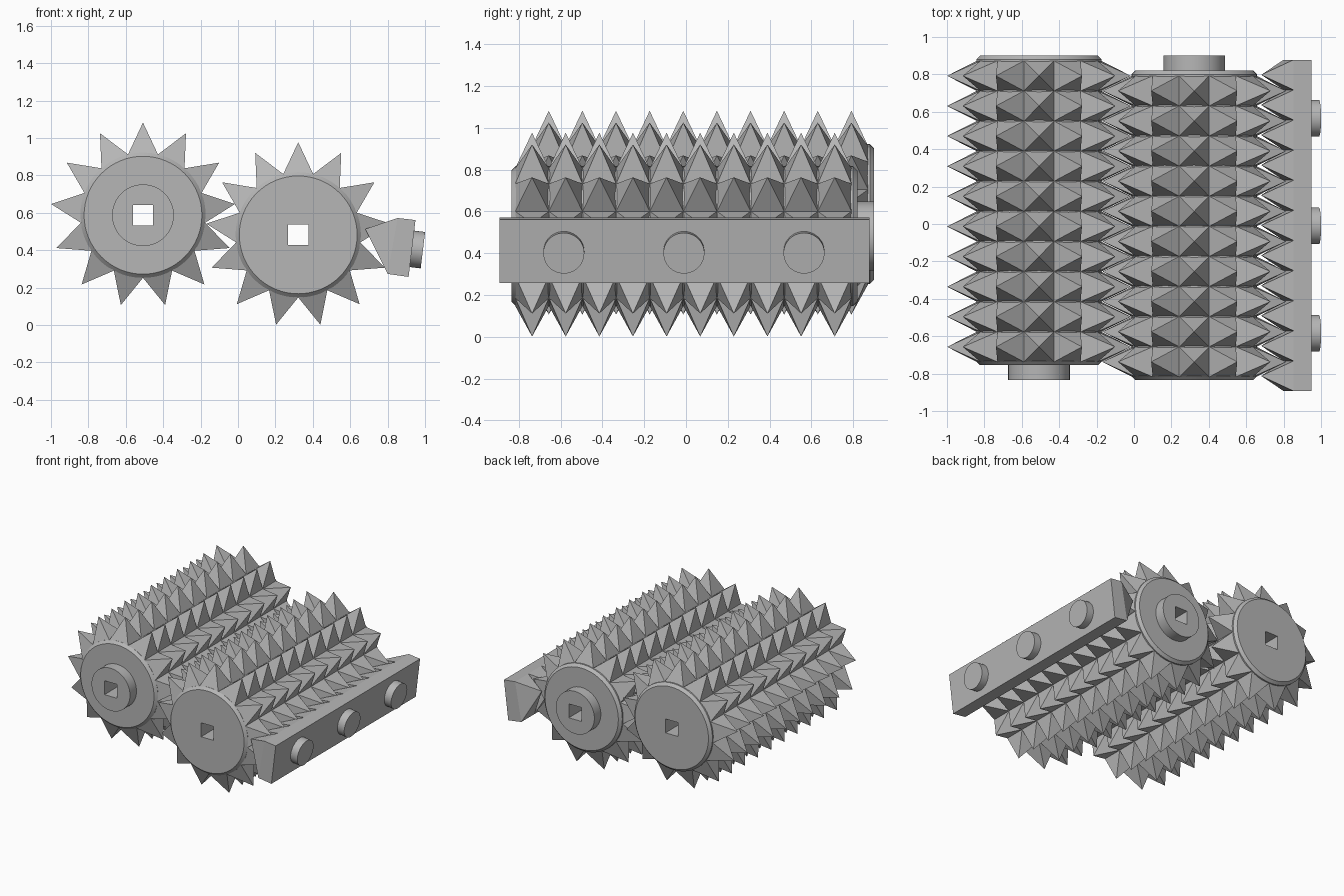
import bpy, bmesh
from math import sin, cos, pi
from mathutils import Vector

cube = bpy.data.objects.get("Cube")
if cube:
    bpy.data.objects.remove(cube, do_unlink=True)

steel = bpy.data.materials.new("grey steel")
GREY = (0.47, 0.47, 0.47, 1)
steel.use_nodes = True
steel.diffuse_color = GREY
steel.node_tree.nodes["Principled BSDF"].inputs["Base Color"].default_value = GREY

SEG = 64         # sides of round parts
SPIKES = 13      # spikes around a roller
ROWS = 10        # spikes along a roller
PITCH = 0.161    # spacing along the length
BODY_R, CHAMFER, BOSS_R, TIP_R, BASE_R = 0.335, 0.02, 0.165, 0.495, 0.325
HOLE = 0.054     # half width of the square bore


def finish(name, bm, location=(0, 0, 0), smooth=False):
    bmesh.ops.recalc_face_normals(bm, faces=bm.faces[:])
    mesh = bpy.data.meshes.new(name)
    bm.to_mesh(mesh)
    bm.free()
    obj = bpy.data.objects.new(name, mesh)
    obj.location = location
    mesh.materials.append(steel)
    bpy.context.collection.objects.link(obj)
    if smooth:
        bpy.ops.object.select_all(action='DESELECT')
        obj.select_set(True)
        bpy.context.view_layer.objects.active = obj
        bpy.ops.object.shade_smooth_by_angle()
    return obj


def ring(bm, y, r, square=False):
    verts = []
    for i in range(SEG):
        c, s = cos(2 * pi * i / SEG), sin(2 * pi * i / SEG)
        k = r / max(abs(c), abs(s)) if square else r
        verts.append(bm.verts.new((c * k, y, s * k)))
    return verts


def roller_body(name, centre, boss_y, near, far):
    # closed loft: bore, boss, chamfered drum and back to the bore
    bm = bmesh.new()
    step = CHAMFER if far > near else -CHAMFER
    rings = [ring(bm, boss_y, HOLE, True)]
    for y, r in ((boss_y, BOSS_R), (near, BOSS_R), (near, BODY_R - CHAMFER),
                 (near + step, BODY_R), (far - step, BODY_R), (far, BODY_R - CHAMFER)):
        rings.append(ring(bm, y, r))
    rings.append(ring(bm, far, HOLE, True))
    for a, b in zip(rings, rings[1:] + rings[:1]):
        for i in range(SEG):
            j = (i + 1) % SEG
            bm.faces.new((a[i], a[j], b[j], b[i]))
    finish(name, bm, centre, smooth=True)


def pyramid(bm, base, apex):
    corners = [bm.verts.new(p) for p in base]
    tip = bm.verts.new(apex)
    bm.faces.new(corners)
    for i in range(4):
        bm.faces.new((corners[i], corners[(i + 1) % 4], tip))


def roller_spikes(name, centre, first_y):
    bm = bmesh.new()
    half = BASE_R * math_tan(pi / SPIKES)
    for k in range(SPIKES):
        a = pi / 2 + 2 * pi * k / SPIKES
        out, side = Vector((cos(a), 0, sin(a))), Vector((-sin(a), 0, cos(a)))
        for row in range(ROWS):
            mid = Vector((0, first_y + row * PITCH, 0))
            along = Vector((0, PITCH / 2, 0))
            base = [mid + out * BASE_R + side * half * s + along * t
                    for s, t in ((-1, -1), (1, -1), (1, 1), (-1, 1))]
            pyramid(bm, base, mid + out * TIP_R)
    finish(name, bm, centre)


def math_tan(a):
    return sin(a) / cos(a)


# two meshing rollers, with bosses at opposite ends
right_centre, left_centre = (-0.508, 0, 0.587), (0.322, 0, 0.482)
roller_body("right_roller_body", right_centre, -0.835, -0.755, 0.9)
roller_spikes("right_roller_spikes", right_centre, -0.657)
roller_body("left_roller_body", left_centre, 0.9, 0.82, -0.835)
roller_spikes("left_roller_spikes", left_centre, -0.737)

# tilted scraper bar
START, TEETH = -0.893, 11
END = START + TEETH * PITCH
TOP_IN, TOP_OUT, LOW_OUT, LOW_IN = (0.853, 0.572), (0.949, 0.561), (0.912, 0.257), (0.8, 0.273)
bm = bmesh.new()
front, back = ([bm.verts.new((x, y, z)) for x, z in (TOP_IN, TOP_OUT, LOW_OUT, LOW_IN)]
               for y in (START, END))
bm.faces.new(front)
bm.faces.new(back)
for i in range(4):
    j = (i + 1) % 4
    bm.faces.new((front[i], front[j], back[j], back[i]))
finish("scraper_bar", bm)

# bar teeth reaching between the roller spikes
bm = bmesh.new()
for i in range(TEETH):
    y0 = START + i * PITCH
    y1 = y0 + PITCH
    base = [(p[0], y, p[1]) for p, y in ((TOP_IN, y0), (TOP_IN, y1), (LOW_IN, y1), (LOW_IN, y0))]
    pyramid(bm, base, (0.68, (y0 + y1) / 2, 0.513))
finish("scraper_teeth", bm)

# round studs on the outer face of the bar
normal = Vector((TOP_OUT[1] - LOW_OUT[1], 0, LOW_OUT[0] - TOP_OUT[0])).normalized()
for label, y in (("front", -0.585), ("middle", -0.01), ("back", 0.565)):
    bm = bmesh.new()
    bmesh.ops.create_cone(bm, cap_ends=True, segments=SEG, radius1=0.098, radius2=0.098, depth=0.1)
    bmesh.ops.rotate(bm, verts=bm.verts[:], matrix=normal.to_track_quat('Z', 'Y').to_matrix())
    finish(label + "_stud", bm, Vector((0.931, y, 0.407)) + normal * 0.008, smooth=True)
